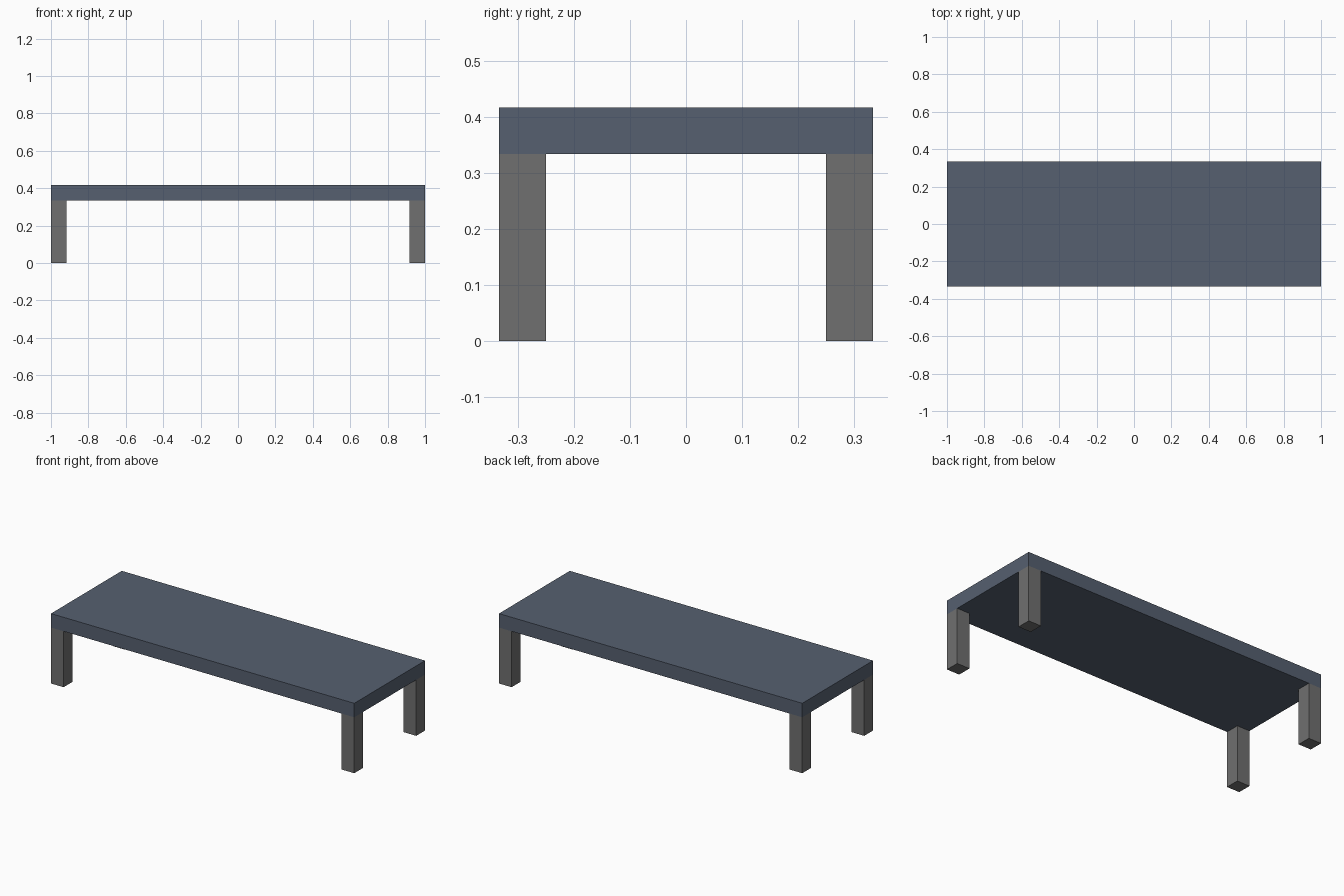
import bpy

if "Cube" in bpy.data.objects:
    bpy.data.objects.remove(bpy.data.objects["Cube"])

U = 1 / 12  # design unit: leg width and top thickness


def material(name, rgb):
    m = bpy.data.materials.new(name)
    m.diffuse_color = (*rgb, 1)
    m.use_nodes = True
    m.node_tree.nodes["Principled BSDF"].inputs["Base Color"].default_value = m.diffuse_color
    return m


def box(name, size, centre, mat):
    bpy.ops.mesh.primitive_cube_add(size=1, location=centre)
    ob = bpy.context.object
    ob.name = name
    ob.scale = size
    bpy.ops.object.transform_apply(location=False, rotation=False, scale=True)
    ob.data.materials.append(mat)
    return ob


slate = material("slate blue", (0.093, 0.117, 0.162))
grey = material("leg grey", (0.162, 0.162, 0.162))

# Table top slab
box("table_top", (24 * U, 8 * U, U), (0, 0, 4.5 * U), slate)

# Four square legs flush with the corners
for sx, side in ((-1, "left"), (1, "right")):
    for sy, end in ((-1, "front"), (1, "back")):
        box(f"{end}_{side}_leg", (U, U, 4 * U), (sx * 11.5 * U, sy * 3.5 * U, 2 * U), grey)
